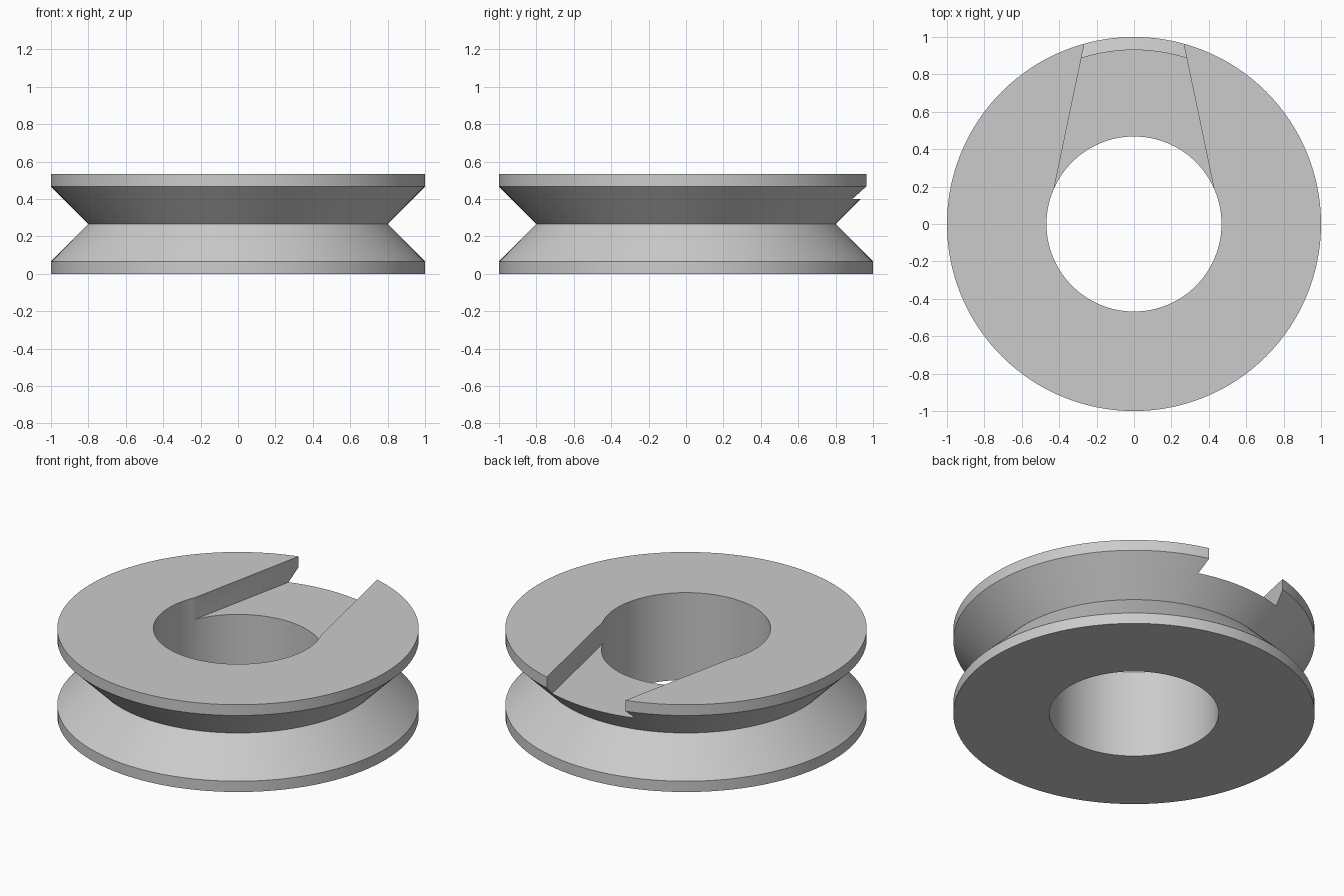
import bpy
import bmesh
import math

cube = bpy.data.objects.get("Cube")
if cube:
    bpy.data.objects.remove(cube, do_unlink=True)

SEGMENTS = 128
BORE = 0.468
HEIGHT = 0.533
SLOT_FLOOR = 0.4


def make_object(name, bm):
    bmesh.ops.recalc_face_normals(bm, faces=bm.faces)
    mesh = bpy.data.meshes.new(name)
    bm.to_mesh(mesh)
    bm.free()
    obj = bpy.data.objects.new(name, mesh)
    bpy.context.collection.objects.link(obj)
    return obj


def lathe(name, profile):
    """Spin a closed (radius, height) profile around z."""
    bm = bmesh.new()
    verts = [bm.verts.new((r, 0, z)) for r, z in profile]
    edges = [bm.edges.new((v, verts[i - 1])) for i, v in enumerate(verts)]
    bmesh.ops.spin(bm, geom=verts + edges, cent=(0, 0, 0), axis=(0, 0, 1),
                   angle=math.tau, steps=SEGMENTS, use_merge=True)
    bmesh.ops.remove_doubles(bm, verts=bm.verts, dist=1e-5)
    return make_object(name, bm)


def prism(name, outline, bottom, top):
    bm = bmesh.new()
    face = bm.faces.new([bm.verts.new((x, y, bottom)) for x, y in outline])
    result = bmesh.ops.extrude_face_region(bm, geom=[face])
    moved = [g for g in result["geom"] if isinstance(g, bmesh.types.BMVert)]
    bmesh.ops.translate(bm, verts=moved, vec=(0, 0, top - bottom))
    return make_object(name, bm)


grey = bpy.data.materials.new("light_grey")
grey.use_nodes = True
grey.diffuse_color = (0.6, 0.6, 0.6, 1)
grey.node_tree.nodes["Principled BSDF"].inputs["Base Color"].default_value = (0.6, 0.6, 0.6, 1)

# Ring with a V groove around its rim
ring = lathe("grooved_ring", [(BORE, 0), (1, 0), (1, 0.066), (0.8, 0.267),
                              (1, 0.467), (1, HEIGHT), (BORE, HEIGHT)])
ring.data.materials.append(grey)

# Tapered slot from the bore out through the back of the top flange
near, far = 0.05, 1.2
near_x, far_x = (0.467 - 0.209 * y for y in (near, far))
cutter = prism("slot_cutter", [(-near_x, near), (near_x, near),
                               (far_x, far), (-far_x, far)], SLOT_FLOOR, 0.8)
cutter.data.materials.append(grey)
cutter.hide_render = True

slot = ring.modifiers.new("slot", "BOOLEAN")
slot.operation = "DIFFERENCE"
slot.solver = "EXACT"
slot.object = cutter

bpy.ops.object.select_all(action="DESELECT")
ring.select_set(True)
bpy.context.view_layer.objects.active = ring
bpy.ops.object.modifier_apply(modifier=slot.name)
bpy.data.objects.remove(cutter, do_unlink=True)
bpy.ops.object.shade_smooth_by_angle(angle=math.radians(25))
